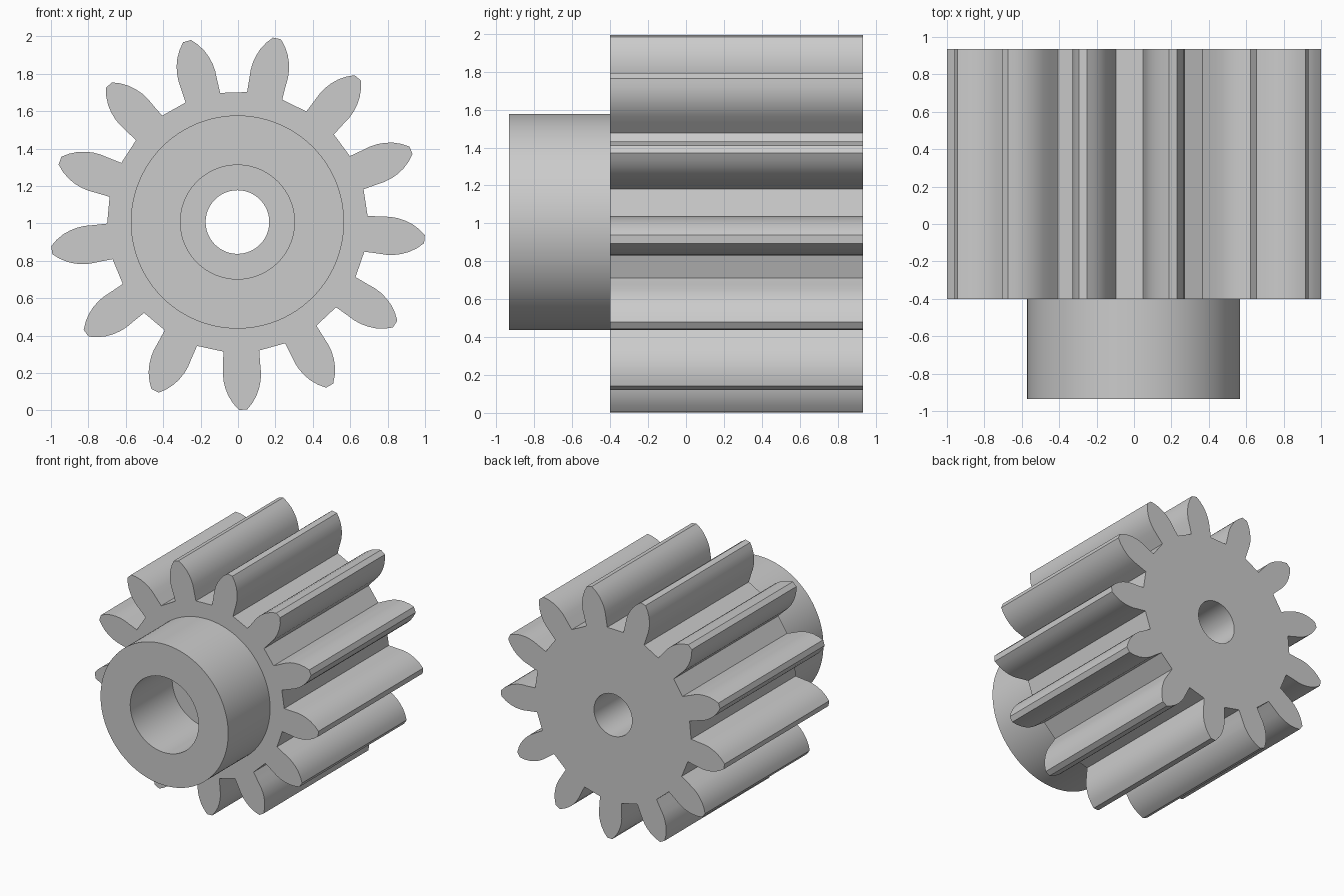
import bpy
import bmesh
from math import sin, cos, radians, tau

cube = bpy.data.objects.get("Cube")
if cube:
    bpy.data.objects.remove(cube, do_unlink=True)

TEETH = 13
FIRST_TOOTH = radians(-88.3)
CENTRE_X, CENTRE_Z = -0.003, 1.007
FRONT, SHOULDER, BACK = -0.935, -0.40, 0.935
HUB_R, SOCKET_R, BORE_R = 0.57, 0.305, 0.17
SEGMENTS = 96

# One flank of a tooth, root to tip: (distance from axis, half width)
FLANK = [(0.69, 0.096), (0.76, 0.099), (0.81, 0.102), (0.85, 0.099),
         (0.89, 0.090), (0.93, 0.075), (0.97, 0.051), (1.004, 0.022)]


def circle(radius):
    return [(radius * cos(tau * i / SEGMENTS), radius * sin(tau * i / SEGMENTS))
            for i in range(SEGMENTS)]


def gear_outline():
    tooth = [(r, -w) for r, w in FLANK] + [(r, w) for r, w in reversed(FLANK)]
    points = []
    for k in range(TEETH):
        a = FIRST_TOOTH + tau * k / TEETH
        points += [(r * cos(a) - w * sin(a), r * sin(a) + w * cos(a)) for r, w in tooth]
    return points


def add_loop(bm, points, y):
    verts = [bm.verts.new((CENTRE_X + px, y, CENTRE_Z + pz)) for px, pz in points]
    for i, v in enumerate(verts):
        bm.edges.new((v, verts[i - 1]))
    return verts


def loop_edges(bm, verts):
    return [bm.edges.get((v, verts[i - 1])) for i, v in enumerate(verts)]


def join(bm, a, b):
    """Wall or ring between two loops with equal point counts."""
    for i in range(len(a)):
        bm.faces.new((a[i - 1], a[i], b[i], b[i - 1]))


def fill(bm, outer, inner):
    """Flat face between an outline and a round hole."""
    bmesh.ops.triangle_fill(bm, use_beauty=True,
                            edges=loop_edges(bm, outer) + loop_edges(bm, inner))


# Toothed body, hub, socket and bore as one closed solid
bm = bmesh.new()
teeth_front = add_loop(bm, gear_outline(), SHOULDER)
teeth_back = add_loop(bm, gear_outline(), BACK)
hub_base = add_loop(bm, circle(HUB_R), SHOULDER)
hub_front = add_loop(bm, circle(HUB_R), FRONT)
socket_front = add_loop(bm, circle(SOCKET_R), FRONT)
socket_floor = add_loop(bm, circle(SOCKET_R), SHOULDER)
bore_front = add_loop(bm, circle(BORE_R), SHOULDER)
bore_back = add_loop(bm, circle(BORE_R), BACK)

fill(bm, teeth_front, hub_base)
fill(bm, teeth_back, bore_back)
join(bm, teeth_front, teeth_back)
rings = [hub_base, hub_front, socket_front, socket_floor, bore_front, bore_back]
for a, b in zip(rings, rings[1:]):
    join(bm, a, b)
bmesh.ops.recalc_face_normals(bm, faces=bm.faces)

mesh = bpy.data.meshes.new("pinion_gear")
bm.to_mesh(mesh)
bm.free()
gear = bpy.data.objects.new("pinion_gear", mesh)
bpy.context.collection.objects.link(gear)

# Plain grey metal
grey = bpy.data.materials.new("plain_grey")
grey.use_nodes = True
colour = (0.6, 0.6, 0.6, 1.0)
grey.diffuse_color = colour
grey.node_tree.nodes["Principled BSDF"].inputs["Base Color"].default_value = colour
mesh.materials.append(grey)

# Smooth flanks and round walls, crisp edges
bpy.ops.object.select_all(action="DESELECT")
gear.select_set(True)
bpy.context.view_layer.objects.active = gear
bpy.ops.object.shade_smooth_by_angle(angle=radians(30))
